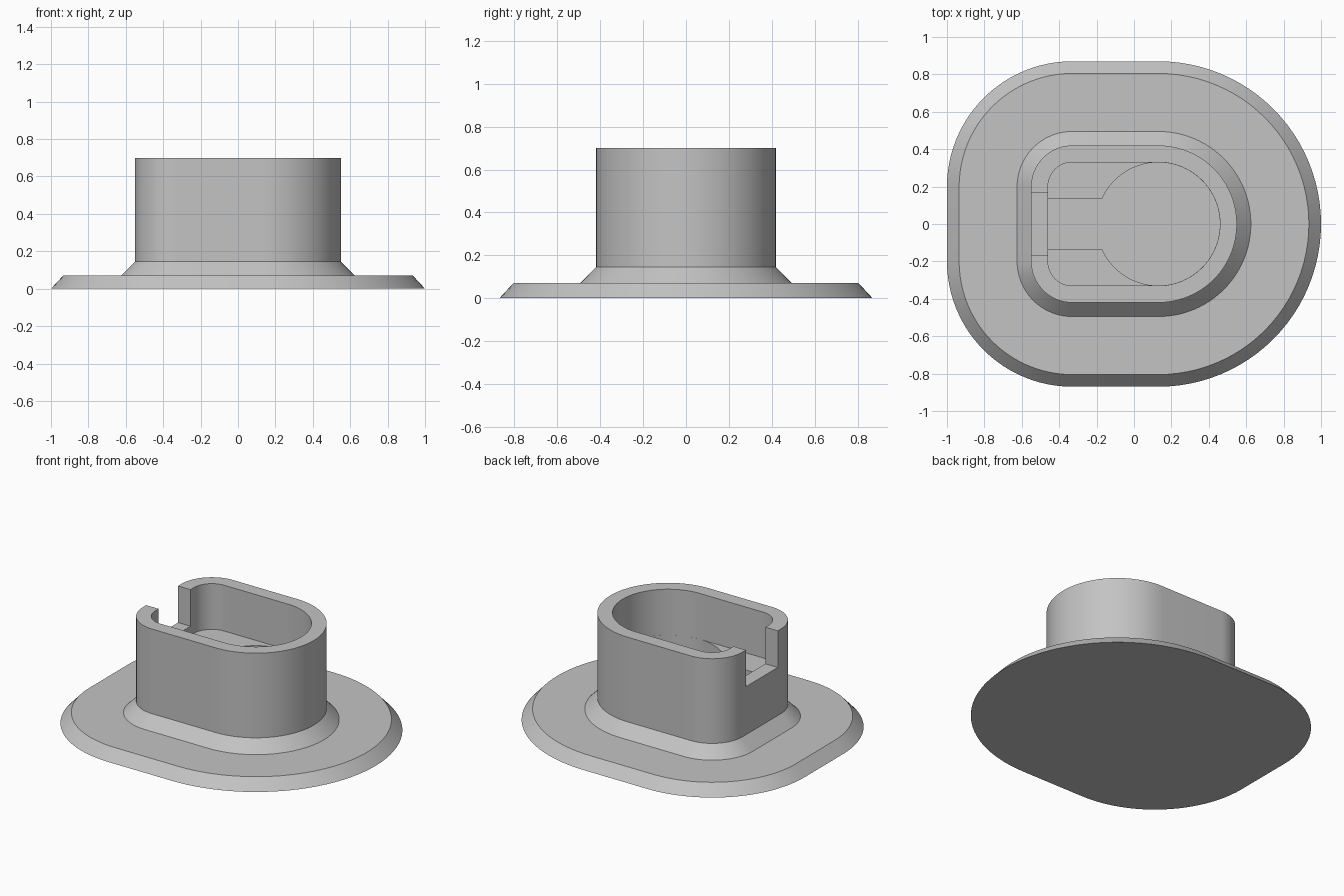
import bpy, bmesh
from math import cos, sin, pi

cube = bpy.data.objects.get("Cube")
if cube:
    bpy.data.objects.remove(cube, do_unlink=True)

grey = bpy.data.materials.new("light grey")
grey.use_nodes = True
colour = (0.55, 0.55, 0.55, 1)
grey.diffuse_color = colour
grey.node_tree.nodes["Principled BSDF"].inputs["Base Color"].default_value = colour

ROUND_X, CORNER_X, CORNER_Y = 0.13, -0.33, 0.2   # arc centres
STEPS = 24


def outline(d):
    """D-shaped outline grown outward from the cup wall by d."""
    def arc(cx, cy, r, start, sweep, n):
        return [(cx + r * cos(start + sweep * i / n),
                 cy + r * sin(start + sweep * i / n)) for i in range(n + 1)]
    return (arc(ROUND_X, 0, 0.42 + d, -pi / 2, pi, STEPS * 2)
            + arc(CORNER_X, CORNER_Y, 0.22 + d, pi / 2, pi / 2, STEPS)
            + arc(CORNER_X, -CORNER_Y, 0.22 + d, pi, pi / 2, STEPS))


def loft(name, profile):
    """Skin the outline through (offset, height) pairs and cap both ends."""
    bm = bmesh.new()
    rings = [[bm.verts.new((x, y, z)) for x, y in outline(d)] for d, z in profile]
    for a, b in zip(rings, rings[1:]):
        for i in range(len(a)):
            j = (i + 1) % len(a)
            bm.faces.new((a[i], a[j], b[j], b[i]))
    bm.faces.new(rings[0][::-1])
    bm.faces.new(rings[-1])
    bmesh.ops.recalc_face_normals(bm, faces=bm.faces)
    mesh = bpy.data.meshes.new(name)
    bm.to_mesh(mesh)
    bm.free()
    mesh.materials.append(grey)
    obj = bpy.data.objects.new(name, mesh)
    bpy.context.collection.objects.link(obj)
    return obj


def activate(obj):
    bpy.ops.object.select_all(action='DESELECT')
    obj.select_set(True)
    bpy.context.view_layer.objects.active = obj


def cut(target, cutter):
    """Subtract the cutter from the target and remove it."""
    cutter.hide_render = True
    cutter.data.materials.append(grey)
    activate(target)
    mod = target.modifiers.new("cut", 'BOOLEAN')
    mod.operation, mod.solver, mod.object = 'DIFFERENCE', 'EXACT', cutter
    bpy.ops.object.modifier_apply(modifier=mod.name)
    bpy.data.objects.remove(cutter, do_unlink=True)


def box(x0, x1, half_y, z0, z1):
    bpy.ops.mesh.primitive_cube_add(size=1, location=((x0 + x1) / 2, 0, (z0 + z1) / 2))
    obj = bpy.context.object
    obj.scale = (x1 - x0, 2 * half_y, z1 - z0)
    bpy.context.view_layer.update()
    return obj


# Chamfered base plate
flange = loft("base_flange", [(0.45, 0), (0.385, 0.07)])

# Cup with sloped foot, hollow down to the ledge
cup = loft("cup", [(0.075, 0.03), (0.075, 0.07), (0, 0.145), (0, 0.7),
                   (-0.09, 0.7), (-0.09, 0.4)])

# Keyhole recess below the ledge: round well plus slot
bpy.ops.mesh.primitive_cylinder_add(vertices=96, radius=0.3295, depth=0.3,
                                    location=(ROUND_X, 0, 0.29))
cut(cup, bpy.context.object)
cut(cup, box(-0.459, 0, 0.133, 0.14, 0.43))

# Notch through the flat end wall
cut(cup, box(-0.65, -0.4, 0.165, 0.46, 0.8))

for obj in (flange, cup):
    activate(obj)
    bpy.ops.object.shade_smooth_by_angle(angle=pi / 6)
